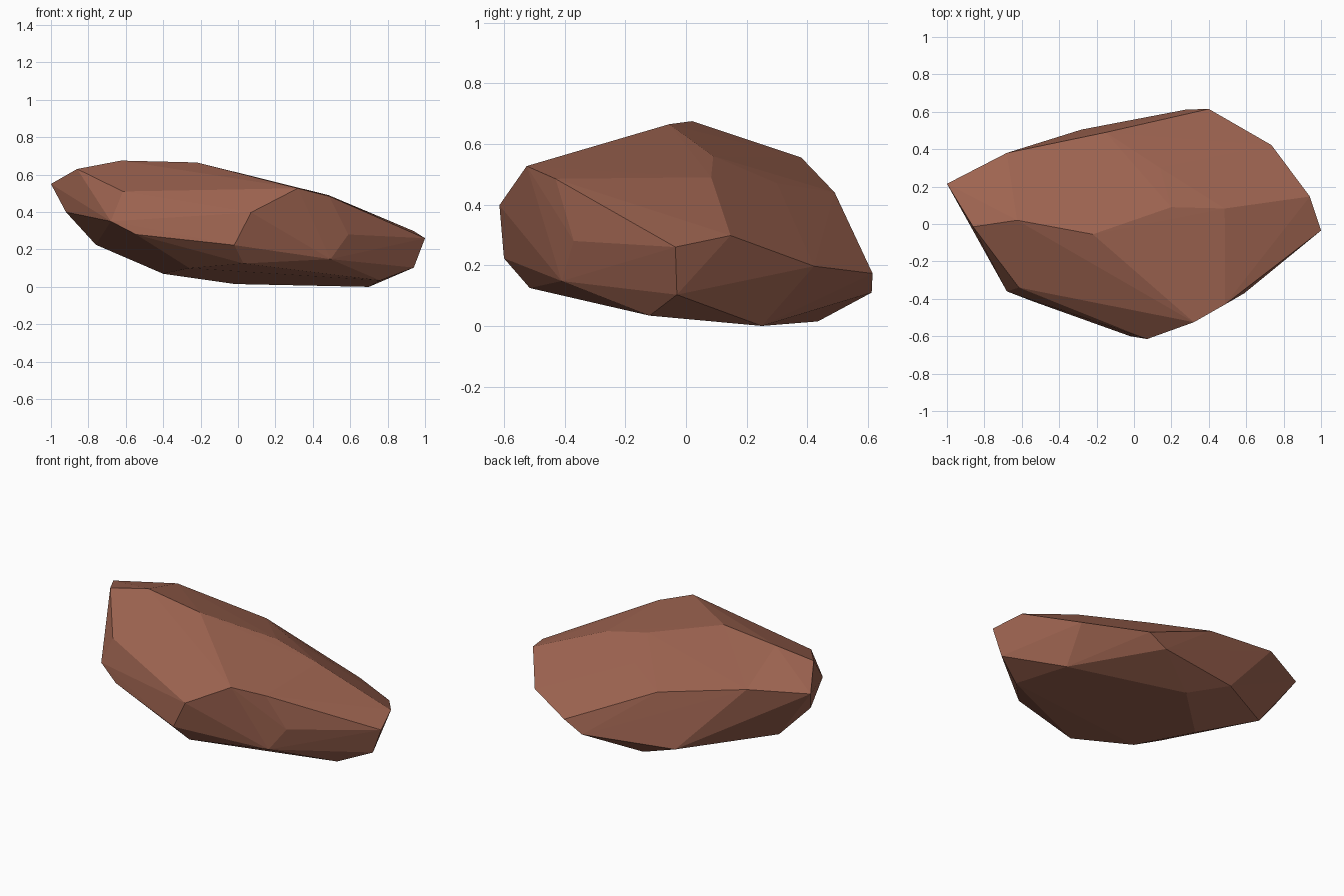
import bpy, bmesh

# Faceted boulder: corner points wrapped by a convex hull
crown = [(-1, .215, .55), (-.86, -.015, .63), (-.625, .02, .675), (-.22, -.055, .665),
         (.2, .09, .56), (.485, .083, .49), (.14, .30, .47), (-.68, .38, .555), (-.15, .49, .44)]
front_side = [(-.615, -.34, .51), (-.68, -.36, .35), (-.545, -.412, .28), (-.02, -.60, .223),
              (.07, -.615, .398), (.32, -.525, .527), (.487, -.43, .485), (.59, -.37, .28),
              (.495, -.41, .148), (.03, -.515, .125)]
right_end = [(.94, .147, .298), (1, -.035, .26), (.94, -.03, .103), (.76, -.12, .034)]
back_side = [(.735, .422, .197), (.40, .615, .173), (.28, .612, .11), (-.28, .505, .127)]
underside = [(-.92, .10, .40), (-.76, .18, .225), (-.40, .055, .07), (-.26, -.31, .10),
             (-.015, .435, .015), (.70, .25, 0)]

bm = bmesh.new()
for p in crown + front_side + right_end + back_side + underside:
    bm.verts.new(p)
hull = bmesh.ops.convex_hull(bm, input=bm.verts[:])
loose = [v for v in bm.verts if not v.link_faces]
bmesh.ops.delete(bm, geom=loose, context='VERTS')
bmesh.ops.recalc_face_normals(bm, faces=bm.faces[:])

mesh = bpy.data.meshes.new("boulder")
bm.to_mesh(mesh)
bm.free()
rock = bpy.data.objects.new("boulder", mesh)
bpy.context.collection.objects.link(rock)

# Single reddish brown stone colour
stone = bpy.data.materials.new("red_brown_stone")
stone.diffuse_color = (.35, .13, .083, 1)
mesh.materials.append(stone)
